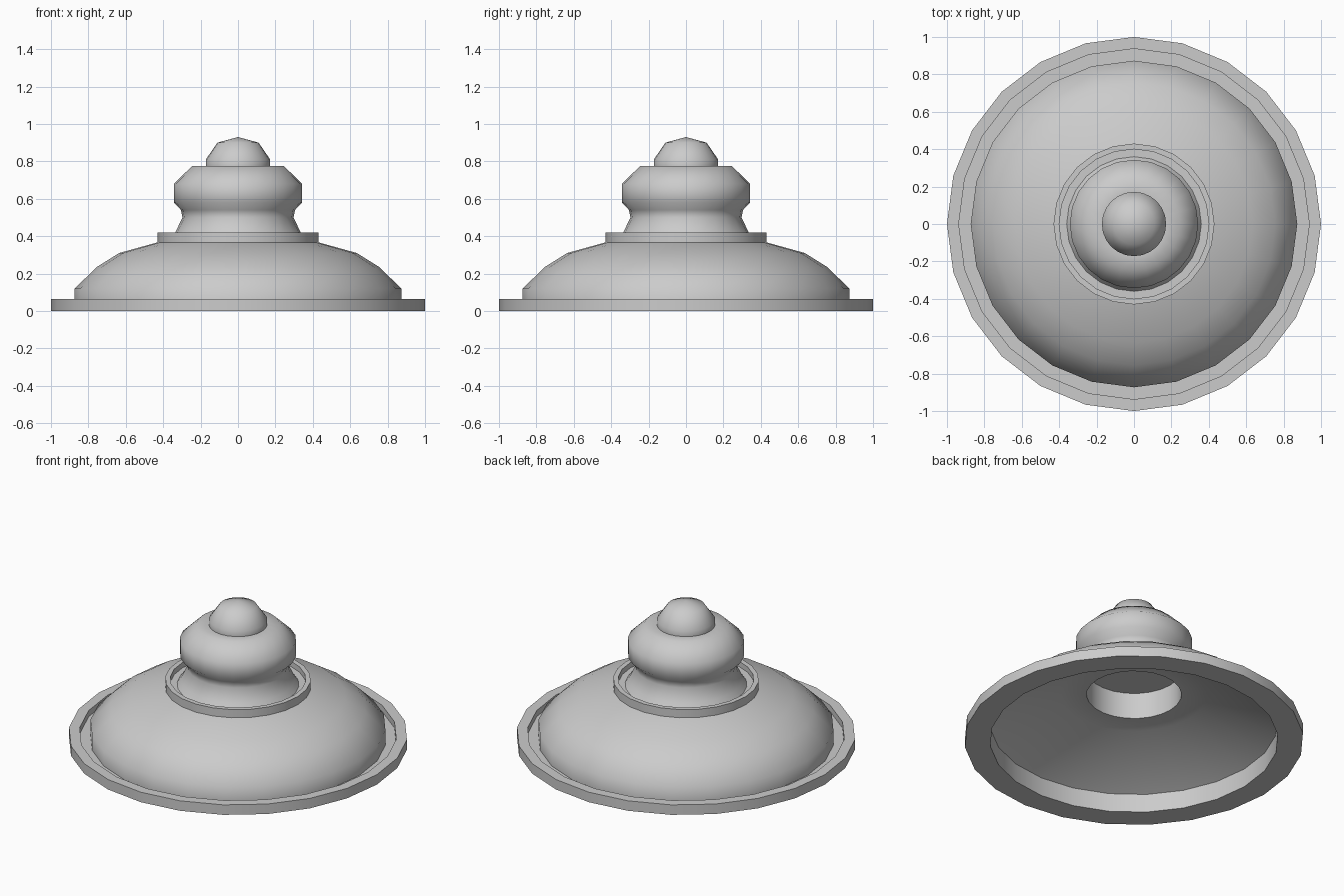
import bpy, bmesh
from math import cos, sin, tau, radians

if "Cube" in bpy.data.objects:
    bpy.data.objects.remove(bpy.data.objects["Cube"])

SIDES = 24


def lathe(name, profile):
    """Spin an (r, z) profile around z; points with r = 0 become poles."""
    bm = bmesh.new()
    rings = []
    for r, z in profile:
        if r == 0:
            rings.append([bm.verts.new((0, 0, z))] * SIDES)
        else:
            rings.append([bm.verts.new((r * cos(tau * i / SIDES), r * sin(tau * i / SIDES), z))
                          for i in range(SIDES)])
    for a, b in zip(rings, rings[1:]):
        for i in range(SIDES):
            j = (i + 1) % SIDES
            bm.faces.new(list(dict.fromkeys((a[i], a[j], b[j], b[i]))))
    bmesh.ops.recalc_face_normals(bm, faces=bm.faces)
    mesh = bpy.data.meshes.new(name)
    bm.to_mesh(mesh)
    bm.free()
    ob = bpy.data.objects.new(name, mesh)
    bpy.context.collection.objects.link(ob)
    bpy.ops.object.select_all(action='DESELECT')
    ob.select_set(True)
    bpy.context.view_layer.objects.active = ob
    bpy.ops.object.shade_smooth_by_angle(angle=radians(50))
    return ob


# Hollow body: underside recess, grooved rim, dome, grooved collar, neck, bulb, knob
lathe("turned_cap", [
    (0, 0.48), (0.28, 0.48), (0.28, 0.31), (0.43, 0.31),          # inner socket
    (0.85, 0.12), (0.85, 0),                                      # underside cone
    (1, 0), (1, 0.065), (0.937, 0.065), (0.937, 0.025),           # rim and groove
    (0.873, 0.025), (0.873, 0.12), (0.755, 0.235), (0.635, 0.31), # dome
    (0.43, 0.367), (0.43, 0.42), (0.40, 0.42), (0.40, 0.385),     # collar
    (0.36, 0.385), (0.335, 0.42), (0.297, 0.50), (0.305, 0.54),   # neck
    (0.343, 0.58), (0.343, 0.68), (0.245, 0.775),                 # bulb
    (0.172, 0.775), (0.172, 0.81), (0.11, 0.90), (0, 0.93),       # knob
])
